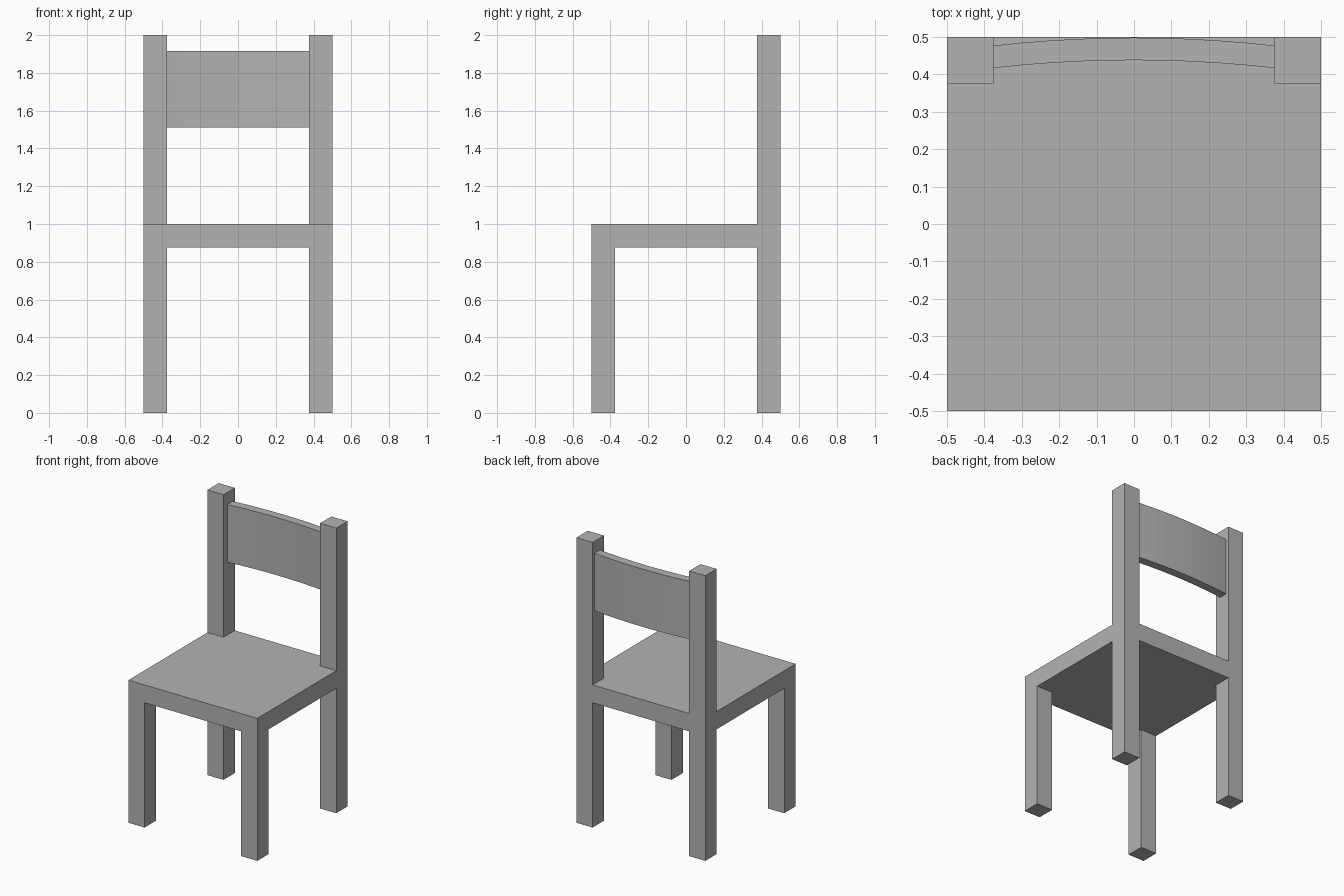
import bpy
import bmesh

cube = bpy.data.objects.get("Cube")
if cube:
    bpy.data.objects.remove(cube, do_unlink=True)

HALF = 0.5          # half the seat width
POST = 0.125        # leg and post thickness
INNER = HALF - POST
SEAT_TOP = 1.0
SEAT_BOTTOM = 0.875

grey = bpy.data.materials.new("plain grey")
grey.use_nodes = True
colour = (0.45, 0.45, 0.45, 1)
grey.diffuse_color = colour
grey.node_tree.nodes["Principled BSDF"].inputs["Base Color"].default_value = colour


def prism(name, outline, z0, z1):
    """Extrude a closed xy outline from z0 up to z1."""
    bm = bmesh.new()
    base = bm.faces.new([bm.verts.new((x, y, z0)) for x, y in outline])
    top = bmesh.ops.extrude_face_region(bm, geom=[base], use_keep_orig=True)["geom"]
    verts = [v for v in top if isinstance(v, bmesh.types.BMVert)]
    bmesh.ops.translate(bm, verts=verts, vec=(0, 0, z1 - z0))
    bmesh.ops.recalc_face_normals(bm, faces=bm.faces)
    mesh = bpy.data.meshes.new(name)
    bm.to_mesh(mesh)
    bm.free()
    mesh.materials.append(grey)
    obj = bpy.data.objects.new(name, mesh)
    bpy.context.collection.objects.link(obj)
    return obj


def square(x0, y0, x1, y1):
    return [(x0, y0), (x1, y0), (x1, y1), (x0, y1)]


# Seat slab, notched at the rear corners around the back posts
right_edge = [(HALF, -HALF), (HALF, INNER), (INNER, INNER), (INNER, HALF)]
left_edge = [(-x, y) for x, y in reversed(right_edge)]
prism("seat", right_edge + left_edge, SEAT_BOTTOM, SEAT_TOP)

# Front legs stop under the seat; back posts run full height
for side, x0, x1 in (("left", INNER, HALF), ("right", -HALF, -INNER)):
    prism(f"front_leg_{side}", square(x0, -HALF, x1, -INNER), 0, SEAT_BOTTOM)
    prism(f"back_post_{side}", square(x0, INNER, x1, HALF), 0, 2)

# Backrest slat, bowed gently towards the rear
SEGMENTS = 10
SLAT = 0.06
bow = []
for i in range(SEGMENTS + 1):
    t = 2 * i / SEGMENTS - 1
    bow.append((t * INNER, 0.438 - 0.021 * t * t))
back_face = [(x, y + SLAT) for x, y in reversed(bow)]
prism("backrest", bow + back_face, 1.51, 1.915)
